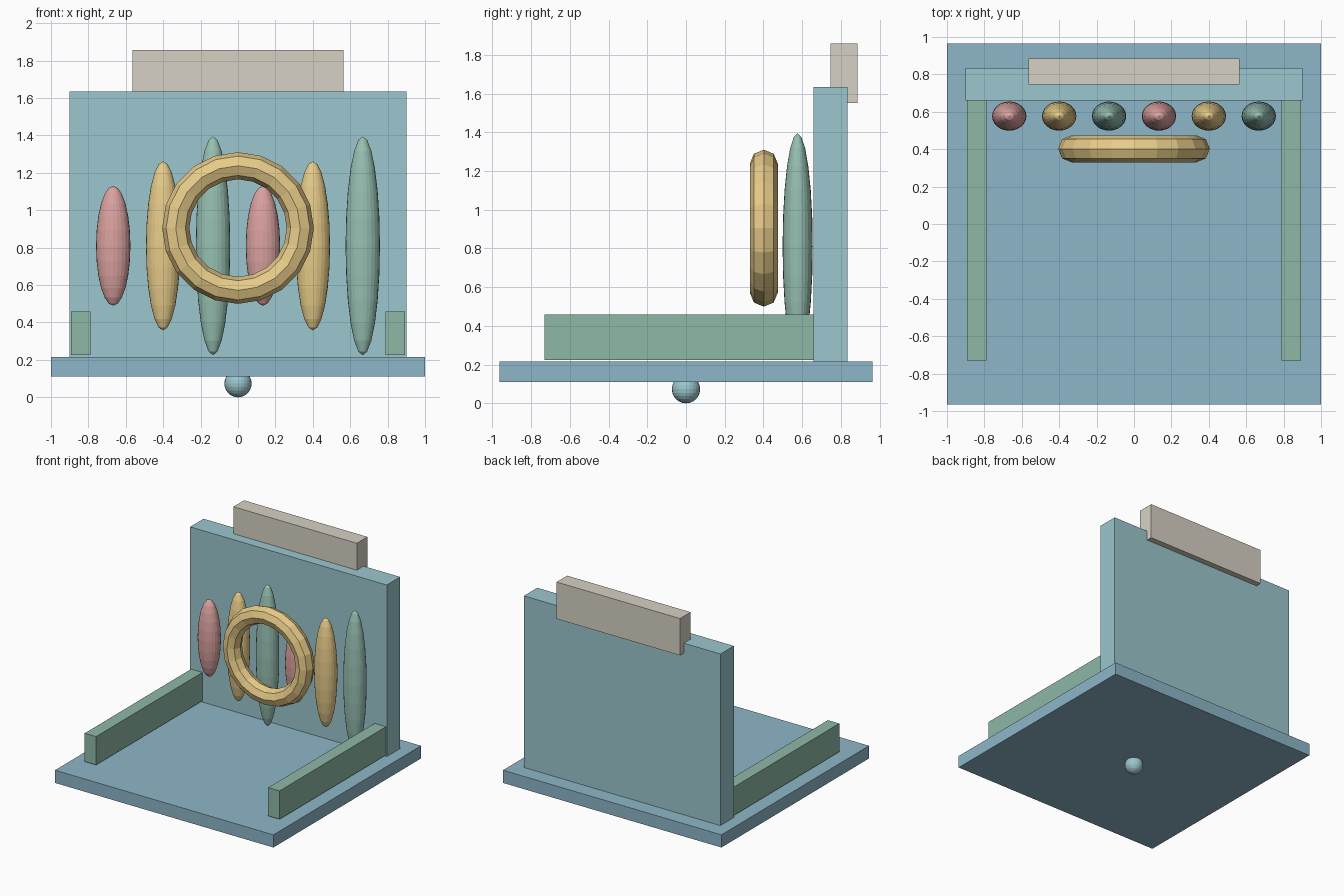
import bpy
from math import radians

if "Cube" in bpy.data.objects:
    bpy.data.objects.remove(bpy.data.objects["Cube"])


def material(name, rgb):
    m = bpy.data.materials.new(name)
    m.diffuse_color = (*rgb, 1)
    m.use_nodes = True
    m.node_tree.nodes["Principled BSDF"].inputs["Base Color"].default_value = m.diffuse_color
    return m


BLUE = material("blue", (0.27, 0.47, 0.58))
TEAL = material("teal", (0.33, 0.57, 0.62))
GREEN = material("green", (0.27, 0.48, 0.38))
SAGE = material("sage", (0.31, 0.53, 0.45))
PINK = material("pink", (0.70, 0.36, 0.35))
GOLD = material("gold", (0.80, 0.60, 0.25))
CREAM = material("cream", (0.68, 0.64, 0.55))


def finish(name, mat):
    ob = bpy.context.object
    ob.name = name
    ob.data.materials.append(mat)
    bpy.ops.object.transform_apply(location=False, rotation=True, scale=True)
    return ob


def box(name, xs, ys, zs, mat):
    """Box from its min and max on each axis."""
    spans = (xs, ys, zs)
    bpy.ops.mesh.primitive_cube_add(size=1, location=[(a + b) / 2 for a, b in spans])
    bpy.context.object.scale = [b - a for a, b in spans]
    return finish(name, mat)


def ellipsoid(name, loc, radii, mat):
    bpy.ops.mesh.primitive_uv_sphere_add(segments=24, ring_count=12, radius=1, location=loc)
    bpy.context.object.scale = radii
    return finish(name, mat)


# Floor slab, back wall and the block capping the wall
box("base_slab", (-1, 1), (-0.965, 0.965), (0.11, 0.215), BLUE)
box("back_wall", (-0.9, 0.9), (0.66, 0.835), (0.215, 1.635), TEAL)
box("top_block", (-0.565, 0.565), (0.747, 0.885), (1.553, 1.858), CREAM)

# Low side rails
for side, s in (("left", -1), ("right", 1)):
    box(side + "_rail", sorted((s * 0.788, s * 0.892)), (-0.73, 0.66), (0.225, 0.46), GREEN)

# Row of upright spindles, repeating short, medium, tall
kinds = ((0.32, PINK), (0.452, GOLD), (0.585, SAGE))
for i in range(6):
    half_height, mat = kinds[i % 3]
    ellipsoid(f"spindle_{i + 1}", (-0.667 + i * 0.2668, 0.577, 0.81),
              (0.092, 0.078, half_height), mat)

# Faceted ring standing in front of the spindles
bpy.ops.mesh.primitive_torus_add(major_segments=20, minor_segments=8,
                                 major_radius=0.333, minor_radius=0.0725,
                                 location=(0, 0.402, 0.905), rotation=(radians(90), 0, 0))
finish("ring", GOLD)

# Ball foot under the slab
ellipsoid("ball_foot", (0, 0, 0.073), (0.073, 0.073, 0.073), TEAL)
